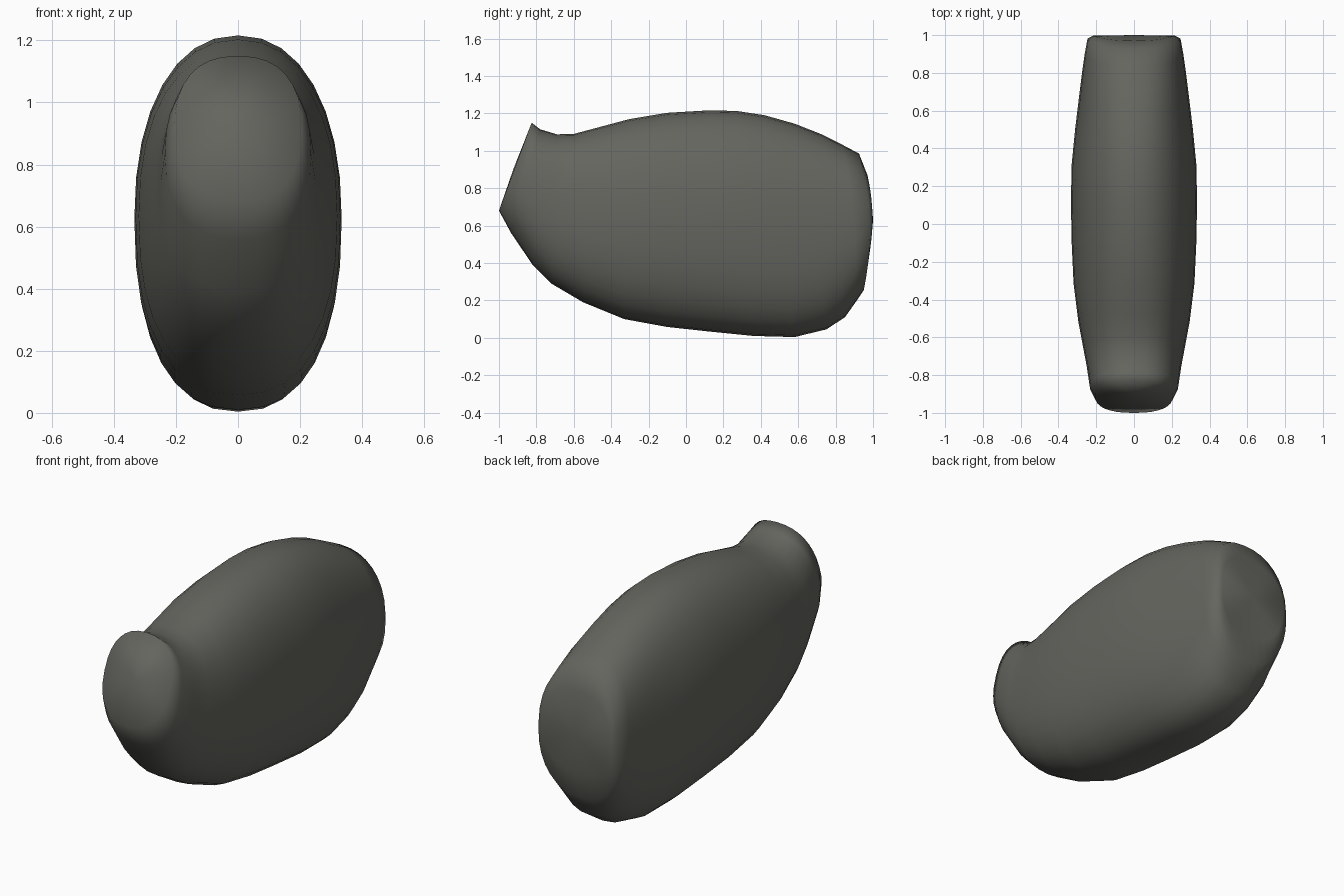
import bpy, bmesh, math

SIDES = 32

mat = bpy.data.materials.new("dark olive grey")
mat.diffuse_color = (0.13, 0.13, 0.115, 1)

# Cross-sections front to back:
# top y, top z, bottom y, bottom z, half width, backward bow, upper squareness
RINGS = [
    (-0.825, 1.150, -1.000, 0.680, 0.205, 0, 2.4),
    (-0.780, 1.115, -0.935, 0.560, 0.235, 0, 2.4),
    (-0.690, 1.088, -0.820, 0.390, 0.250, 0, 2.4),
    (-0.600, 1.090, -0.720, 0.290, 0.268, 0, 2.4),
    (-0.480, 1.122, -0.550, 0.190, 0.295, 0, 2.3),
    (-0.300, 1.170, -0.330, 0.100, 0.320, 0, 2.25),
    (-0.100, 1.203, -0.100, 0.058, 0.330, 0, 2.2),
    (0.120, 1.216, 0.120, 0.034, 0.334, 0, 2.2),
    (0.270, 1.213, 0.360, 0.010, 0.330, 0, 2.2),
    (0.420, 1.190, 0.580, 0.004, 0.312, 0, 2.25),
    (0.580, 1.145, 0.750, 0.045, 0.292, 0, 2.3),
    (0.720, 1.090, 0.850, 0.110, 0.276, 0.01, 2.4),
    (0.840, 1.030, 0.910, 0.195, 0.262, 0.02, 2.4),
    (0.925, 0.985, 0.950, 0.255, 0.246, 0.045, 2.4),
    (0.970, 0.870, 0.970, 0.400, 0.215, 0.027, 2.4),
]


def spow(v, p):
    return math.copysign(abs(v) ** p, v)


def ring_points(yt, zt, yb, zb, w, bow, up):
    """Slanted superellipse section, with its own squareness above the middle."""
    for i in range(SIDES):
        a = 2 * math.pi * i / SIDES
        n = up if math.sin(a) > 0 else 2.4
        x = w * spow(math.cos(a), 2 / n)
        v = spow(math.sin(a), 2 / n)
        t = (v + 1) / 2
        yield x, yb + (yt - yb) * t + bow * (1 - v * v), zb + (zt - zb) * t


# Lofted body shell
bm = bmesh.new()
loops = [[bm.verts.new(p) for p in ring_points(*r)] for r in RINGS]
for a, b in zip(loops, loops[1:]):
    for i in range(SIDES):
        j = (i + 1) % SIDES
        bm.faces.new((a[i], a[j], b[j], b[i]))

# Sloped front face and rounded back cap
for loop, centre in ((loops[0], (0, -0.92, 0.91)), (loops[-1], (0, 1.0, 0.63))):
    c = bm.verts.new(centre)
    for i in range(SIDES):
        bm.faces.new((loop[i], loop[(i + 1) % SIDES], c))

bmesh.ops.recalc_face_normals(bm, faces=bm.faces)
mesh = bpy.data.meshes.new("rounded_body")
bm.to_mesh(mesh)
bm.free()
mesh.materials.append(mat)
body = bpy.data.objects.new("rounded_body", mesh)
bpy.context.collection.objects.link(body)
mesh.polygons.foreach_set("use_smooth", [True] * len(mesh.polygons))
mesh.update()
